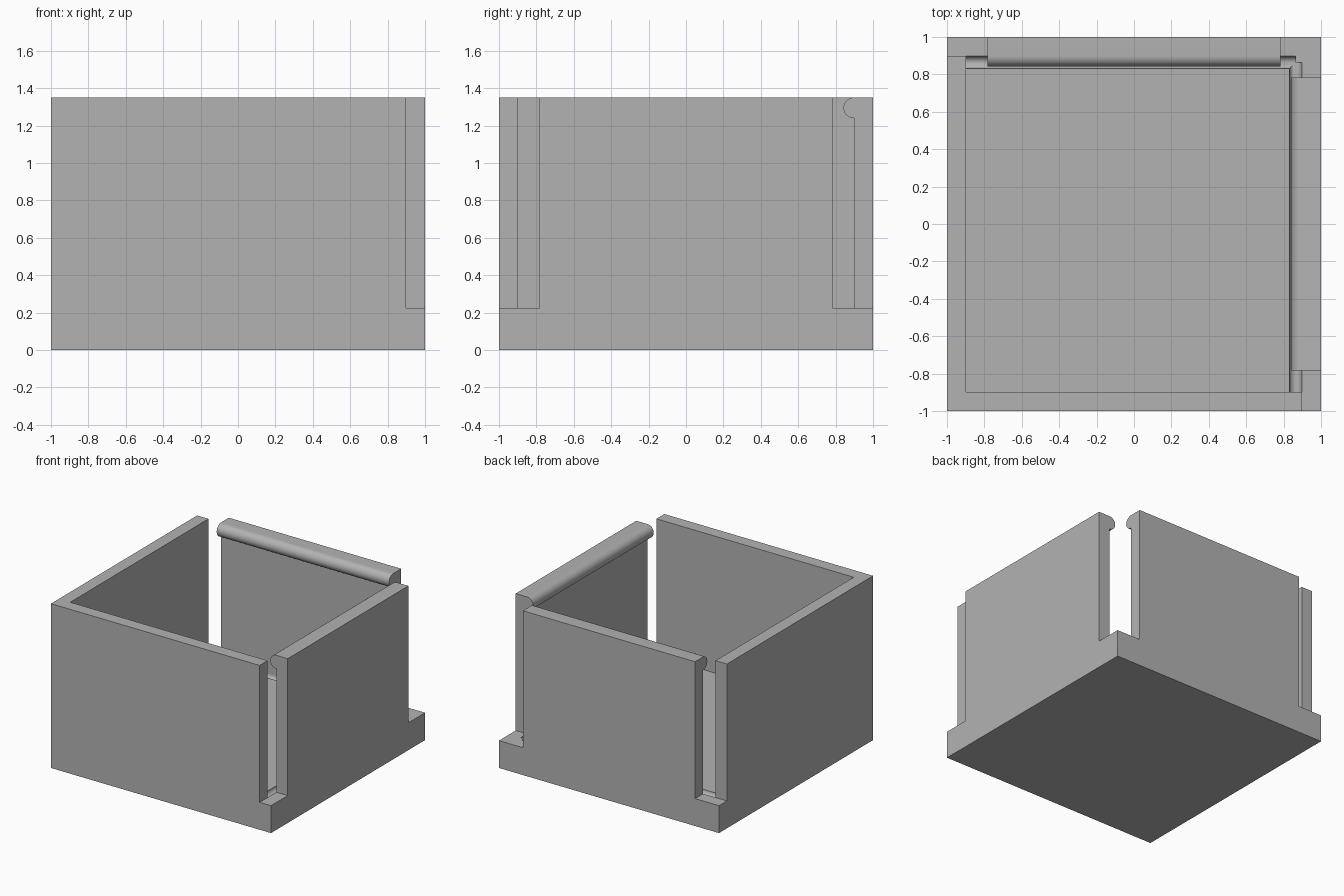
import bpy
import bmesh
import math
from mathutils import Matrix, Vector

cube = bpy.data.objects.get("Cube")
if cube:
    bpy.data.objects.remove(cube, do_unlink=True)

HALF, FLOOR, TOP = 1.0, 0.225, 1.35
INNER = 0.897        # inner face of the walls
FLEX = 0.783         # half length of the two flexible walls
BEAD = 0.055         # radius of the snap bead
GROOVE = 0.033       # radius of the hinge groove

grey = bpy.data.materials.new("plain grey")
grey.use_nodes = True
grey.diffuse_color = (0.45, 0.45, 0.45, 1)
grey.node_tree.nodes["Principled BSDF"].inputs["Base Color"].default_value = grey.diffuse_color


def extrude(name, outline, direction):
    """Solid made by sweeping a flat outline along a vector."""
    bm = bmesh.new()
    face = bm.faces.new([bm.verts.new(p) for p in outline])
    swept = bmesh.ops.extrude_face_region(bm, geom=[face], use_keep_orig=True)
    moved = [v for v in swept["geom"] if isinstance(v, bmesh.types.BMVert)]
    bmesh.ops.translate(bm, verts=moved, vec=direction)
    bmesh.ops.recalc_face_normals(bm, faces=bm.faces)
    mesh = bpy.data.meshes.new(name)
    bm.to_mesh(mesh)
    bm.free()
    mesh.materials.append(grey)
    obj = bpy.data.objects.new(name, mesh)
    bpy.context.collection.objects.link(obj)
    return obj


def smooth(obj):
    bpy.ops.object.select_all(action="DESELECT")
    obj.select_set(True)
    bpy.context.view_layer.objects.active = obj
    bpy.ops.object.shade_smooth_by_angle(angle=math.radians(30))


def arc(cy, cz, radius, start, end, steps):
    """Arc points in the yz plane."""
    angles = [math.radians(start + (end - start) * i / steps) for i in range(steps + 1)]
    return [(cy + radius * math.cos(a), cz + radius * math.sin(a)) for a in angles]


# Base slab, whose top is also the floor
base = extrude("base", [(-HALF, -HALF, 0), (HALF, -HALF, 0),
                        (HALF, HALF, 0), (-HALF, HALF, 0)], Vector((0, 0, FLOOR)))

# Fixed front and left walls as one corner piece
extrude("fixed_walls", [(-HALF, -HALF, FLOOR), (INNER, -HALF, FLOOR),
                        (INNER, -INNER, FLOOR), (-INNER, -INNER, FLOOR),
                        (-INNER, INNER, FLOOR), (-HALF, INNER, FLOOR)],
        Vector((0, 0, TOP - FLOOR)))

# Flexible walls with a snap bead along the inner top edge
wall_profile = [(HALF, FLOOR), (HALF, TOP)]
wall_profile += arc(INNER, TOP - BEAD, BEAD, 90, 270, 24)
wall_profile += [(INNER, FLOOR)]

# Hinge grooves in the floor at the foot of each flexible wall
centre = INNER - GROOVE
groove_profile = arc(centre, FLOOR, GROOVE, 0, 360, 32)[:-1]

# The right wall is the back wall mirrored across the diagonal
swap = Matrix(((0, 1, 0, 0), (1, 0, 0, 0), (0, 0, 1, 0), (0, 0, 0, 1)))
for side, turn in (("back", Matrix.Identity(4)), ("right", swap)):
    wall = extrude(side + "_wall",
                   [turn @ Vector((-FLEX, y, z)) for y, z in wall_profile],
                   turn @ Vector((2 * FLEX, 0, 0)))
    smooth(wall)

    cutter = extrude(side + "_groove_cutter",
                     [turn @ Vector((-INNER, y, z)) for y, z in groove_profile],
                     turn @ Vector((INNER + centre, 0, 0)))
    cutter.hide_render = True
    cut = base.modifiers.new(side + "_groove", "BOOLEAN")
    cut.operation = "DIFFERENCE"
    cut.solver = "EXACT"
    cut.object = cutter
    bpy.context.view_layer.objects.active = base
    bpy.ops.object.modifier_apply(modifier=cut.name)
    bpy.data.objects.remove(cutter, do_unlink=True)

smooth(base)
